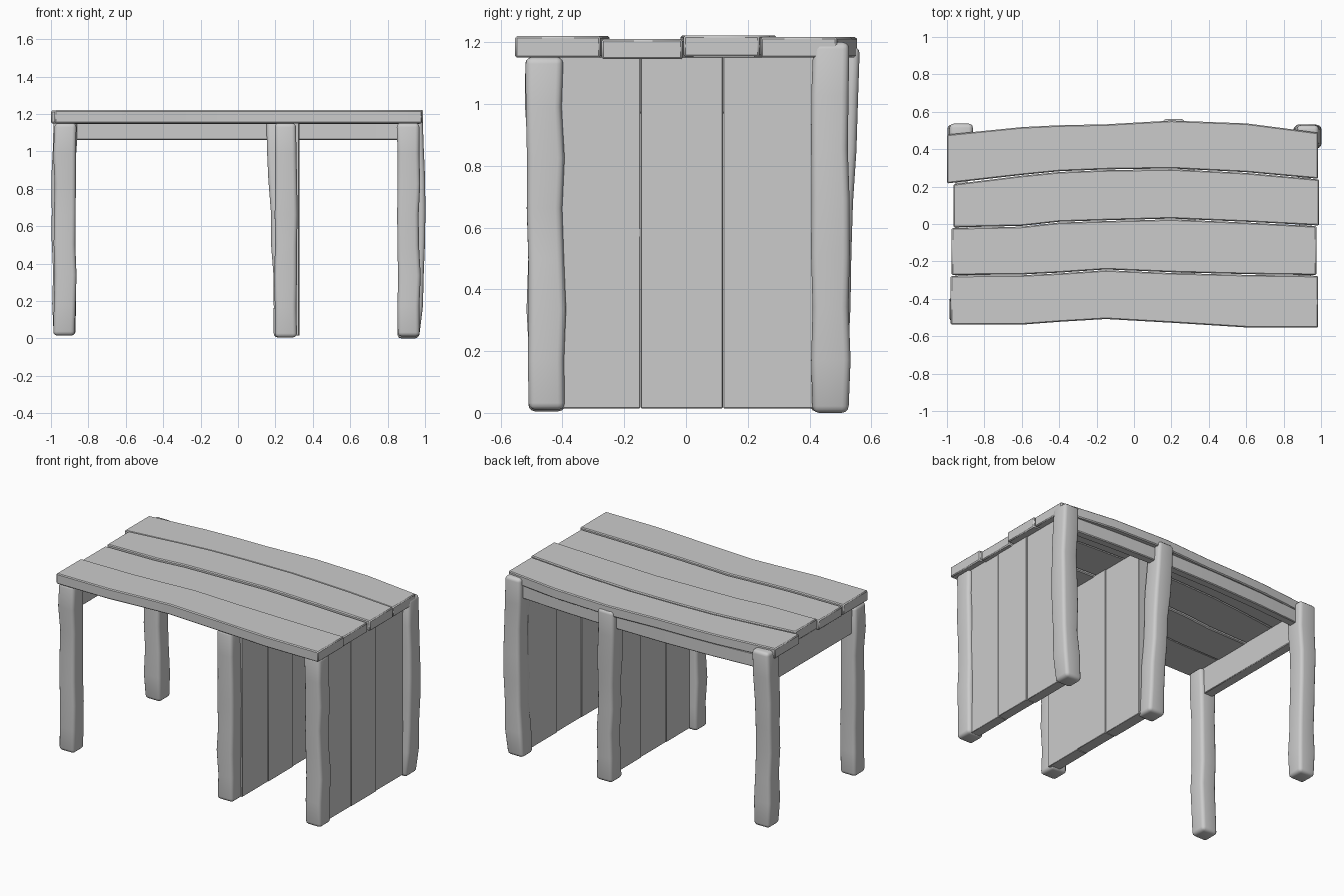
import bpy, bmesh, math, random
from mathutils import Vector

random.seed(4)
cube = bpy.data.objects.get("Cube")
if cube:
    bpy.data.objects.remove(cube, do_unlink=True)

wood = bpy.data.materials.new("plain grey wood")
wood.use_nodes = True
GREY = (0.6, 0.6, 0.6, 1)
wood.diffuse_color = GREY
wood.node_tree.nodes["Principled BSDF"].inputs["Base Color"].default_value = GREY


def loft(name, sections, bevel, segments=2):
    """Skin four-cornered sections into a closed bar with softened corners."""
    bm = bmesh.new()
    rings = [[bm.verts.new(p) for p in s] for s in sections]
    for a, b in zip(rings, rings[1:]):
        for i in range(4):
            j = (i + 1) % 4
            bm.faces.new((a[i], a[j], b[j], b[i]))
    bm.faces.new(rings[0])
    bm.faces.new(rings[-1])
    bmesh.ops.recalc_face_normals(bm, faces=bm.faces)
    corners = [e for e in bm.edges if e.calc_face_angle(0) > math.radians(40)]
    bmesh.ops.bevel(bm, geom=corners, offset=bevel, segments=segments,
                    profile=0.5, affect='EDGES', clamp_overlap=True)
    mesh = bpy.data.meshes.new(name)
    bm.to_mesh(mesh)
    bm.free()
    mesh.materials.append(wood)
    obj = bpy.data.objects.new(name, mesh)
    bpy.context.collection.objects.link(obj)
    bpy.ops.object.select_all(action='DESELECT')
    obj.select_set(True)
    bpy.context.view_layer.objects.active = obj
    bpy.ops.object.shade_smooth_by_angle(angle=math.radians(40))
    return obj


def rect_x(x, y0, y1, z0, z1):
    return [(x, y0, z0), (x, y1, z0), (x, y1, z1), (x, y0, z1)]


def rect_z(z, x0, x1, y0, y1):
    return [(x0, y0, z), (x1, y0, z), (x1, y1, z), (x0, y1, z)]


def box(name, x0, x1, y0, y1, z0, z1, bevel=0.004):
    return loft(name, [rect_x(x0, y0, y1, z0, z1), rect_x(x1, y0, y1, z0, z1)], bevel, 1)


# Tabletop: four planks between shared wavy seams
stations = [-1, -0.6, -0.4, -0.15, 0.2, 0.6, 1]
seams = [
    [-.54, -.54, -.525, -.51, -.53, -.555, -.555],
    [-.275, -.272, -.262, -.245, -.26, -.27, -.275],
    [-.02, -.012, .01, .018, .027, .01, -.01],
    [.215, .26, .28, .29, .295, .275, .24],
    [.48, .52, .53, .535, .555, .54, .49],
]
# left end, right end, underside, top of each plank
plank_sizes = [(-.98, .985, 1.15, 1.22), (-.975, .975, 1.145, 1.21),
               (-.965, .99, 1.153, 1.222), (-1, .985, 1.15, 1.217)]
for n, (x0, x1, z0, z1) in enumerate(plank_sizes):
    sections = []
    for i, x in enumerate(stations):
        x = min(max(x, x0), x1)
        sections.append(rect_x(x, seams[n][i] + .002, seams[n + 1][i] - .002, z0, z1))
    loft(f"top_plank_{n + 1}", sections, 0.006, 1)


# Legs: rough-hewn posts, leaning from foot to head with a slight wobble
def leg(name, foot, head, z0, z1, width=0.118, bulge=(0, 0)):
    sections = []
    steps = 7
    for i in range(steps + 1):
        t = i / steps
        c = Vector(foot).lerp(Vector(head), t) + Vector(bulge) * math.sin(math.pi * t)
        c += Vector((random.uniform(-.004, .004), random.uniform(-.004, .004)))
        h = width / 2 + random.uniform(-.003, .003)
        z = z0 + (z1 - z0) * t
        sections.append(rect_z(z, c.x - h, c.x + h, c.y - h, c.y + h))
    loft(name, sections, 0.022, 3)


leg("front_left_leg", (.915, -.448), (.908, -.46), .01, 1.152)
leg("front_middle_leg", (.253, -.448), (.255, -.46), .005, 1.152)
leg("front_right_leg", (-.927, -.448), (-.923, -.46), .015, 1.152)
leg("back_left_leg", (.912, .468), (.925, .472), 0, 1.2, .122, (.022, -.006))
leg("back_middle_leg", (.255, .463), (.212, .5), .005, 1.185, .118, (0, .003))
leg("back_right_leg", (-.925, .468), (-.925, .472), .015, 1.2, .122, (-.01, -.006))

# Board walls: one outer, one inner, each of three upright boards
board_edges = [-.42, -.147, .12, .43]
for wall, x0, x1 in (("outer", .88, .945), ("inner", .25, .325)):
    for k, (a, b) in enumerate(zip(board_edges, board_edges[1:])):
        shift = (0, .003, -.002)[k]
        box(f"{wall}_wall_board_{k + 1}", x0 + shift, x1 + shift,
            a + .001, b - .001, .015, 1.152, .002)

# Rails under the top: a bowed one at the back, a deep straight one at the side
bow = [(x, .425 + .045 * (1 - x * x)) for x in (-.9, -.55, -.2, .2, .55, .9)]
loft("back_rail", [rect_x(x, y, y + .055, 1.06, 1.152) for x, y in bow], .005, 1)
box("side_rail", -.955, -.89, -.43, .44, .97, 1.152)
